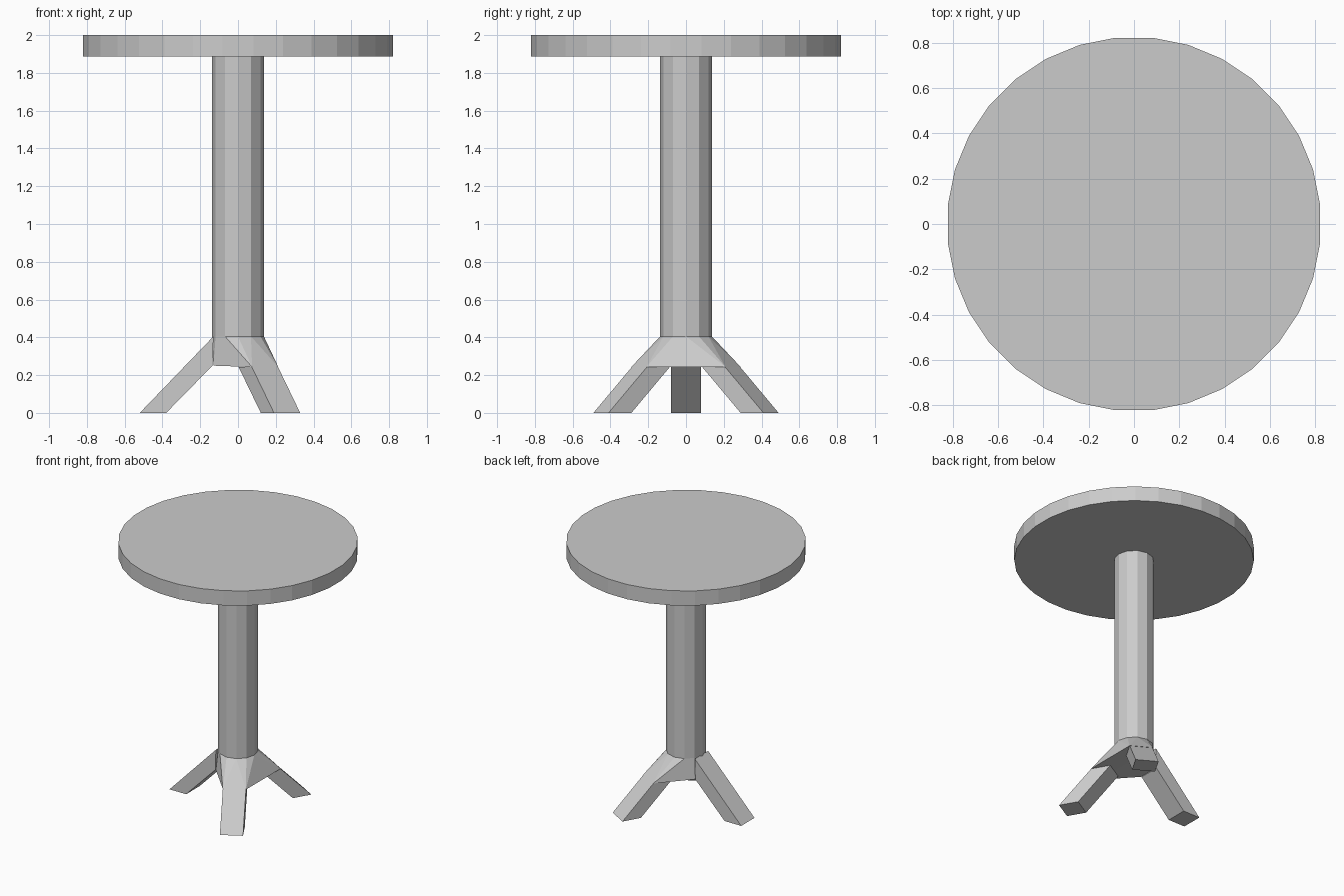
import bpy, bmesh, math
from mathutils import Vector, Matrix

default_cube = bpy.data.objects.get("Cube")
if default_cube:
    bpy.data.objects.remove(default_cube, do_unlink=True)

GREY = (0.6, 0.6, 0.6, 1.0)
grey = bpy.data.materials.new("plain grey")
grey.use_nodes = True
grey.diffuse_color = GREY
grey.node_tree.nodes["Principled BSDF"].inputs["Base Color"].default_value = GREY

LEG_HALF_WIDTH = 0.08
COLUMN_RADIUS = 0.137
COLUMN_BASE = 0.405
TOP_UNDERSIDE = 1.888


def finish(name, bm):
    bmesh.ops.recalc_face_normals(bm, faces=bm.faces[:])
    mesh = bpy.data.meshes.new(name)
    bm.to_mesh(mesh)
    bm.free()
    mesh.materials.append(grey)
    obj = bpy.data.objects.new(name, mesh)
    bpy.context.collection.objects.link(obj)
    return obj


def cylinder(name, sides, radius, low, high, turn=0.0):
    bm = bmesh.new()
    place = Matrix.Translation((0, 0, (low + high) / 2)) @ Matrix.Rotation(turn, 4, "Z")
    bmesh.ops.create_cone(bm, cap_ends=True, segments=sides, radius1=radius,
                          radius2=radius, depth=high - low, matrix=place)
    return finish(name, bm)


def spoke(angle, r, side, z):
    """Point at distance r along a leg direction, offset sideways."""
    return Matrix.Rotation(angle, 3, "Z") @ Vector((r, side, z))


def leg(name, angle, profile):
    # Side profile (distance, height) extruded across the leg's width
    bm = bmesh.new()
    verts = [bm.verts.new(spoke(angle, r, -LEG_HALF_WIDTH, z)) for r, z in profile]
    face = bm.faces.new(verts)
    moved = bmesh.ops.extrude_face_region(bm, geom=[face])["geom"]
    bmesh.ops.translate(bm, vec=spoke(angle, 0, 2 * LEG_HALF_WIDTH, 0),
                        verts=[g for g in moved if isinstance(g, bmesh.types.BMVert)])
    return finish(name, bm)


# Round top and column
cylinder("table_top", 32, 0.825, TOP_UNDERSIDE, 2.0, math.pi / 32)
cylinder("column", 12, COLUMN_RADIUS, COLUMN_BASE, TOP_UNDERSIDE)

# Three splayed legs; the two on the +x side start under the hub
FOOT = [(0.52, 0), (0.38, 0)]
leg("right_leg", math.pi, [(0.13, COLUMN_BASE)] + FOOT + [(0.135, 0.25)])
for name, sign in (("front_leg", -1), ("back_leg", 1)):
    leg(name, sign * math.pi / 3, [(0.285, 0.243)] + FOOT + [(0.145, 0.243)])

# Faceted hub joining the column to the legs
bm = bmesh.new()
for i in range(12):
    bm.verts.new(spoke(i * math.pi / 6, COLUMN_RADIUS, 0, COLUMN_BASE))
for side in (-LEG_HALF_WIDTH, LEG_HALF_WIDTH):
    bm.verts.new(spoke(math.pi, 0.13, side, 0.25))
    for sign in (-1, 1):
        bm.verts.new(spoke(sign * math.pi / 3, 0.288, side, 0.243))
hull = bmesh.ops.convex_hull(bm, input=bm.verts[:])
bmesh.ops.delete(bm, geom=list({g for g in hull["geom_interior"] + hull["geom_unused"]
                                if isinstance(g, bmesh.types.BMVert)}), context="VERTS")
bmesh.ops.dissolve_limit(bm, angle_limit=0.02, verts=bm.verts[:], edges=bm.edges[:])
finish("leg_hub", bm)
